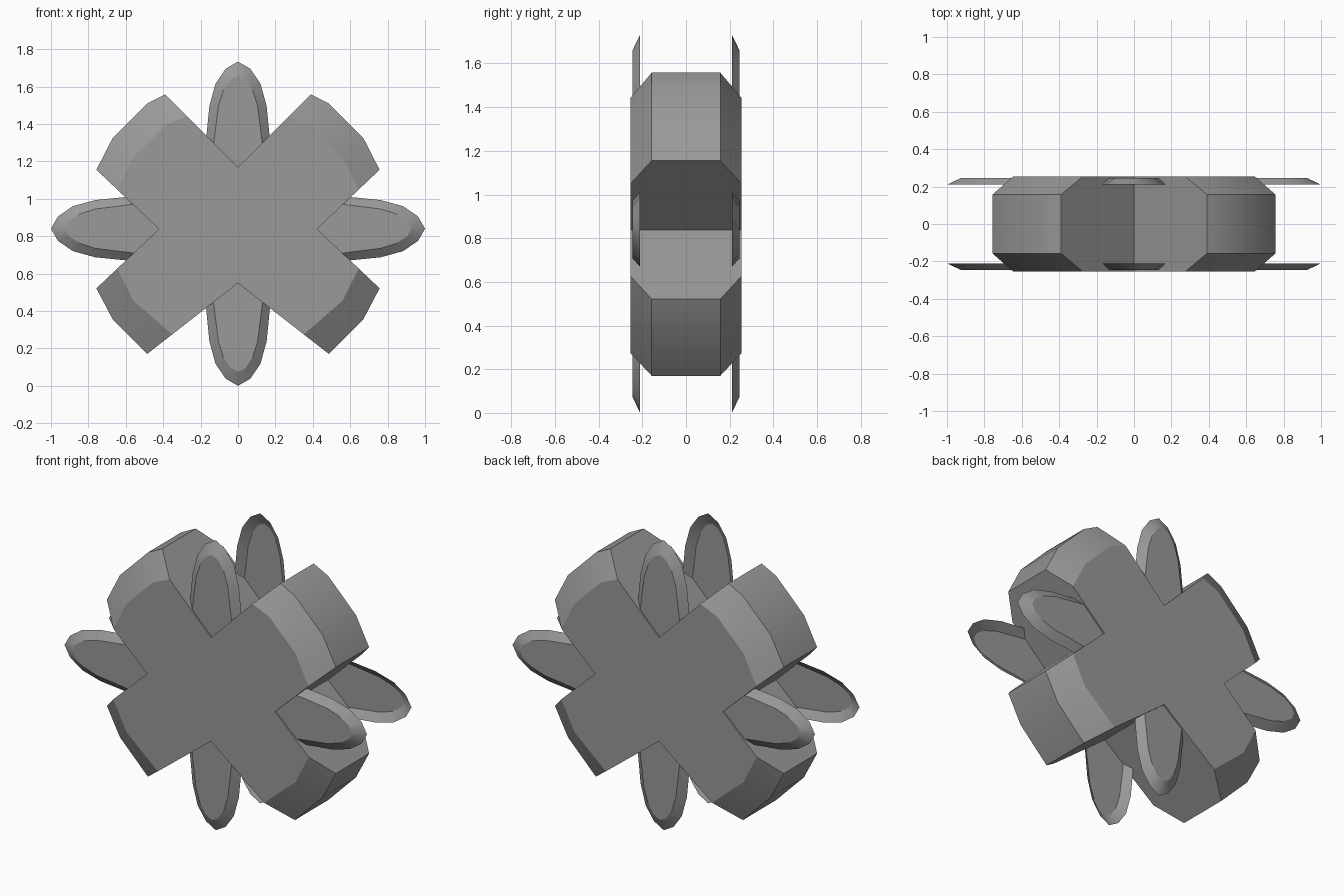
import bpy, bmesh
from math import radians

if "Cube" in bpy.data.objects:
    bpy.data.objects.remove(bpy.data.objects["Cube"])

CZ = 0.84  # height of the centre

# Dark grey for every part
grey = bpy.data.materials.new("dark_grey")
grey.diffuse_color = (0.32, 0.32, 0.32, 1)
grey.use_nodes = True
grey.node_tree.nodes["Principled BSDF"].inputs["Base Color"].default_value = grey.diffuse_color


def finish(name, bm):
    bmesh.ops.recalc_face_normals(bm, faces=bm.faces)
    mesh = bpy.data.meshes.new(name)
    bm.to_mesh(mesh)
    bm.free()
    mesh.materials.append(grey)
    obj = bpy.data.objects.new(name, mesh)
    bpy.context.collection.objects.link(obj)
    return obj


def bridge(bm, a, b, closed=True):
    n = len(a)
    faces = []
    for i in range(n if closed else n - 1):
        j = (i + 1) % n
        faces.append(bm.faces.new((a[i], a[j], b[j], b[i])))
    return faces


# Four-armed body: right half of the wide rim and of the inset front face
rim = [(0, 1.168), (0.39, 1.558), (0.485, 1.51), (0.67, 1.325), (0.757, 1.155),
       (0.423, 0.838), (0.757, 0.521), (0.67, 0.355), (0.486, 0.17), (0, 0.549)]
face = [(0, 1.168), (0.274, 1.442), (0.385, 1.395), (0.56, 1.22), (0.645, 1.0487),
        (0.423, 0.838), (0.645, 0.6273), (0.56, 0.455), (0.352, 0.2745), (0, 0.549)]


def mirrored(half):
    return half + [(-x, z) for x, z in half[-2:0:-1]]


bm = bmesh.new()
loops = [[bm.verts.new((x, y, z)) for x, z in mirrored(half)]
         for half, y in ((face, -0.255), (rim, -0.157), (rim, 0.157), (face, 0.255))]
for a, b in zip(loops, loops[1:]):
    bridge(bm, a, b)
bm.faces.new(loops[0])
bm.faces.new(loops[-1])
body = finish("cross_body", bm)
bpy.context.view_layer.objects.active = body
body.select_set(True)
bpy.ops.object.shade_smooth_by_angle(angle=radians(30))
body.select_set(False)

# Petal: (distance from base, half width) of the rim and of the raised flat
outer = [(-0.18, 0.175), (0.03, 0.17), (0.20, 0.153), (0.32, 0.12), (0.40, 0.065), (0.437, 0)]
inner = [(-0.18, 0.14), (0.0, 0.13), (0.20, 0.105), (0.285, 0.078), (0.343, 0.04), (0.362, 0)]


def petal(name, base, direction, side):
    bx, bz = base
    dx, dz = direction

    def ring(bm, half, y):
        pts = half + [(d, -w) for d, w in half[-2::-1]]
        return [bm.verts.new((bx + d * dx - w * dz, side * y, bz + d * dz + w * dx))
                for d, w in pts]

    bm = bmesh.new()
    low, high = ring(bm, outer, 0.21), ring(bm, inner, 0.246)
    # sloping rim is smooth, the flat stays crisp, the back is open
    for f in bridge(bm, low, high, closed=False):
        f.smooth = True
    bm.faces.new(high)
    finish(name, bm)


# Petals in each notch, front and back
for where, base, direction in (("top", (0, 1.296), (0, 1)),
                               ("bottom", (0, 0.437), (0, -1)),
                               ("right", (0.563, CZ), (1, 0)),
                               ("left", (-0.563, CZ), (-1, 0))):
    petal(f"front_petal_{where}", base, direction, -1)
    petal(f"back_petal_{where}", base, direction, 1)
